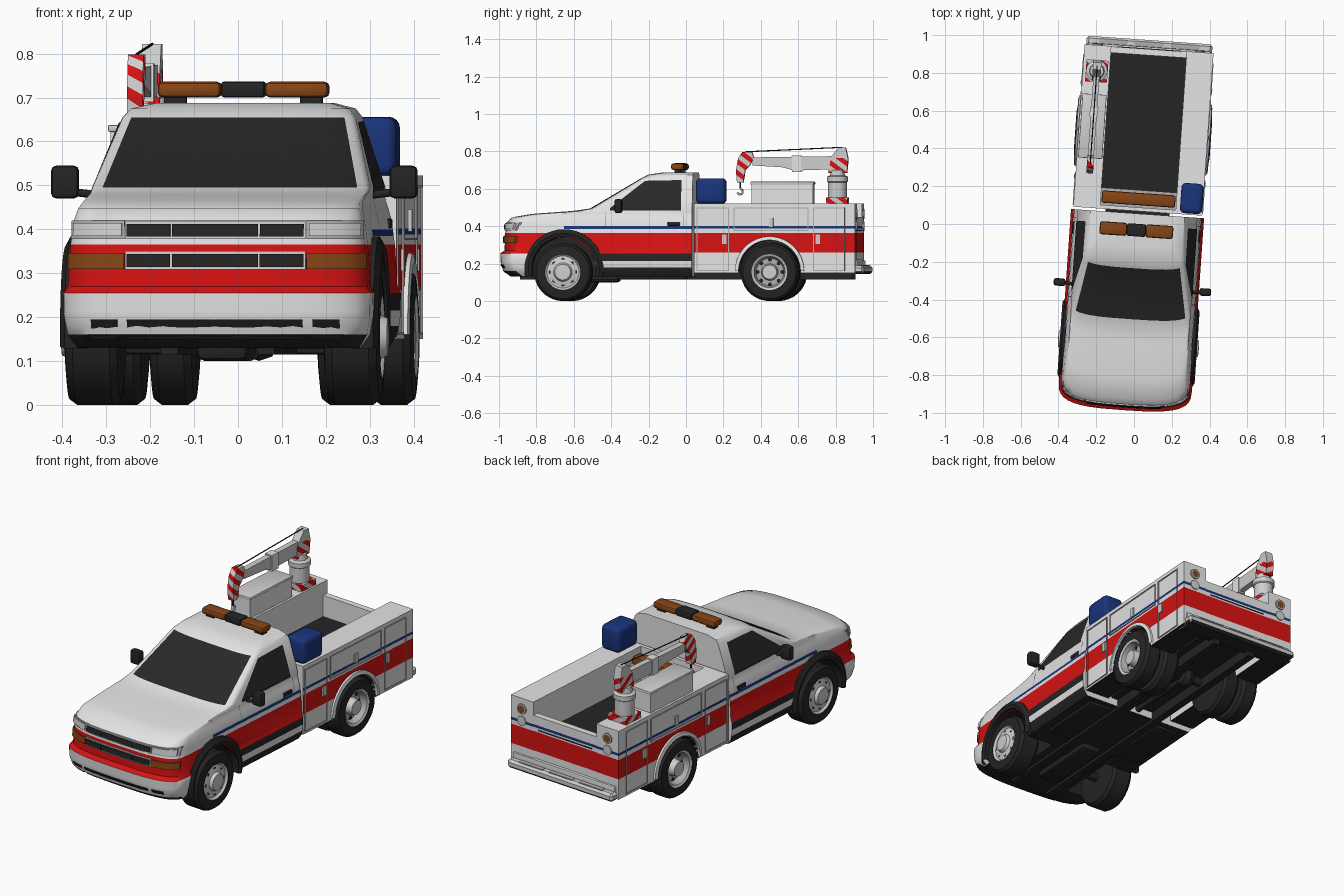
import bpy, bmesh, math
from mathutils import Vector, Matrix

cube = bpy.data.objects.get("Cube")
if cube:
    bpy.data.objects.remove(cube)

COLOURS = [("white paint", (.78, .78, .78)), ("black rubber", (.018, .018, .018)),
           ("red paint", (.68, .006, .006)), ("blue paint", (.01, .035, .2)),
           ("amber lens", (.24, .06, .008)), ("grey metal", (.42, .42, .42)),
           ("light metal", (.62, .62, .62)), ("dark glass", (.022, .022, .022))]
W, K, R, B, A, G, L, D = range(8)
MATS = []
for label, rgb in COLOURS:
    m = bpy.data.materials.new(label)
    m.use_nodes = True
    m.diffuse_color = (*rgb, 1)
    m.node_tree.nodes["Principled BSDF"].inputs["Base Color"].default_value = (*rgb, 1)
    MATS.append(m)
PARTS = []
SIDES = (("left", 1), ("right", -1))


def shade(bm, angle=35):
    for f in bm.faces:
        f.smooth = True
    for e in bm.edges:
        e.smooth = len(e.link_faces) == 2 and e.calc_face_angle(0) < math.radians(angle)


def finish(name, bm, rule=None, cuts=(), weld=True):
    """Cut the mesh along planes, colour its faces by a rule, make the object."""
    if weld:
        bmesh.ops.remove_doubles(bm, verts=bm.verts, dist=1e-5)
        bmesh.ops.recalc_face_normals(bm, faces=bm.faces)
    for co, no in cuts:
        bmesh.ops.bisect_plane(bm, geom=bm.verts[:] + bm.edges[:] + bm.faces[:], plane_co=co, plane_no=no)
    bm.normal_update()
    if rule is not None:
        for f in bm.faces:
            f.material_index = rule(f.calc_center_median(), f.normal) if callable(rule) else rule
    shade(bm)
    me = bpy.data.meshes.new(name)
    bm.to_mesh(me)
    bm.free()
    for m in MATS:
        me.materials.append(m)
    ob = bpy.data.objects.new(name, me)
    bpy.context.collection.objects.link(ob)
    PARTS.append(ob)
    return ob


def box(name, x, y, z, rule, s=1, bevel=0, seg=2, cuts=()):
    bm = bmesh.new()
    bmesh.ops.create_cube(bm, size=1)
    for v in bm.verts:
        v.co = [s * (x[0] + x[1]) / 2 + v.co.x * (x[1] - x[0]),
                (y[0] + y[1]) / 2 + v.co.y * (y[1] - y[0]), (z[0] + z[1]) / 2 + v.co.z * (z[1] - z[0])]
    if bevel:
        bmesh.ops.bevel(bm, geom=bm.edges[:], offset=bevel, segments=seg, affect='EDGES', profile=.5)
    return finish(name, bm, rule, cuts)


def prism(name, pts, x0, x1, rule, cuts=()):
    """Side profile of (y, z) points pushed across x."""
    bm = bmesh.new()
    f = bm.faces.new([bm.verts.new((x0, y, z)) for y, z in pts])
    new = bmesh.ops.extrude_face_region(bm, geom=[f])["geom"]
    bmesh.ops.translate(bm, vec=(x1 - x0, 0, 0), verts=[v for v in new if isinstance(v, bmesh.types.BMVert)])
    return finish(name, bm, rule, cuts)


def lathe(name, prof, loc, s=1, upright=False, a0=0, a1=360, seg=36, rule=None, cuts=()):
    """Spin (radius, height, colour) points about x, or about z if upright."""
    bm, rings = bmesh.new(), []
    for i in range(seg + 1):
        a = math.radians(a0 + (a1 - a0) * i / seg)
        c, d = math.cos(a), math.sin(a)
        rings.append([bm.verts.new(Vector(loc) + Vector((r * c, r * d, h) if upright else (s * h, r * c, r * d)))
                      for r, h, _ in prof])
    for p, q in zip(rings, rings[1:]):
        for j in range(len(prof) - 1):
            bm.faces.new((p[j], p[j + 1], q[j + 1], q[j])).material_index = prof[j][2]
    return finish(name, bm, rule, cuts)


def rod(name, p, q, r, mat):
    p, q = Vector(p), Vector(q)
    bm = bmesh.new()
    M = Matrix.Translation((p + q) / 2) @ (q - p).to_track_quat('Z', 'Y').to_matrix().to_4x4()
    bmesh.ops.create_cone(bm, cap_ends=True, segments=12, radius1=r, radius2=r, depth=(q - p).length, matrix=M)
    return finish(name, bm, mat)


def carve(ob, cutters):
    for c in cutters:
        mod = ob.modifiers.new("arch", 'BOOLEAN')
        mod.object, mod.operation, mod.solver = c, 'DIFFERENCE', 'EXACT'
    bm = bmesh.new()
    bm.from_mesh(ob.evaluated_get(bpy.context.evaluated_depsgraph_get()).to_mesh())
    ob.modifiers.clear()
    shade(bm)
    bm.to_mesh(ob.data)
    bm.free()
    for c in cutters:
        PARTS.remove(c)
        bpy.data.objects.remove(c)


def arch_cutter(y, z, r, s):
    return lathe("arch_cutter", [(0, .17, K), (r, .17, K), (r, .5, K), (0, .5, K)], (0, y, z), s)


# Cab shell: stacked plan outlines (height, half width, nose y, corner depth)
LEVELS = [(.13, .325, -.93, .12), (.16, .345, -.972, .13), (.2, .352, -.985, .13), (.255, .353, -.988, .13),
          (.27, .345, -.965, .13), (.36, .34, -.962, .13), (.42, .332, -.955, .13), (.448, .324, -.925, .13),
          (.466, .318, -.82, .14), (.482, .317, -.6, .1), (.495, .318, -.505, .07), (.655, .266, -.235, .05),
          (.675, .25, -.2, .07), (.688, .2, -.12, .08)]
BACK = .055


def level(z):
    for a, b in zip(LEVELS, LEVELS[1:]):
        if a[0] <= z <= b[0]:
            t = (z - a[0]) / (b[0] - a[0])
            return [p + (q - p) * t for p, q in zip(a, b)]


def nose(z, ang):
    _, w, yf, d = level(z)
    a, p = math.radians(ang), .62
    return w * math.sin(a) ** p, yf + d * (1 - max(math.cos(a), 0) ** p)


def cab_rule(c, n):
    if n.z < -.7:
        return K
    if n.y > .9:
        return W
    if .495 < c.z < .655 and n.y < -.3 and abs(c.x) < .93 * level(c.z)[1]:
        return D
    if c.y > -.63 and c.z < .255:
        return W if .18 < c.z < .215 else K
    if .26 < c.z < .365:
        return R
    return B if .385 < c.z < .4 and c.y > -.63 else W


bm, rings = bmesh.new(), []
for lv in LEVELS:
    half = [nose(lv[0], a) for a in range(0, 91, 10)] + [(lv[1], BACK)]
    loop = [(-x, y) for x, y in half[:0:-1]] + half
    rings.append([bm.verts.new((x, y, lv[0])) for x, y in loop])
for p, q in zip(rings, rings[1:]):
    for j in range(len(p)):
        k = (j + 1) % len(p)
        bm.faces.new((p[j], p[k], q[k], q[j]))
bm.faces.new(rings[0])
bm.faces.new(rings[-1])
cab = finish("cab_body", bm, cab_rule, [((0, 0, z), (0, 0, 1)) for z in (.18, .215, .365, .385, .4)] + [((0, -.63, 0), (0, 1, 0))])
FW, RW = -.635, .472
carve(cab, [arch_cutter(FW, .165, .175, s) for _, s in SIDES])


def front_patch(name, x0, x1, z0, z1, off, mat, s=1):
    """Thin panel that follows the curved nose."""
    bm, cols = bmesh.new(), []
    for i in range(9):
        x = x0 + (x1 - x0) * i / 8
        col = []
        for z in (z0, z1):
            ratio = min(abs(x) / level(z)[1], 1)
            ang = math.degrees(math.asin(ratio ** (1 / .62)))
            y = nose(z, ang)[1]
            k = off * min(1, ratio ** 3)
            col += [bm.verts.new((s * (x + math.copysign(k, x)), y - off, z)), bm.verts.new((s * x * .99, y + .02, z))]
        cols.append([col[0], col[2], col[3], col[1]])
    for p, q in zip(cols, cols[1:]):
        for j in range(4):
            bm.faces.new((p[j], p[(j + 1) % 4], q[(j + 1) % 4], q[j]))
    bm.faces.new(cols[0])
    bm.faces.new(cols[-1])
    return finish(name, bm, mat)


def side_plate(name, pts, s, mat, off=.003):
    """Thin flush panel on the cab side, from (y, z) points."""
    bm = bmesh.new()
    bm.faces.new([bm.verts.new((s * (level(z)[1] + off), y, z)) for y, z in pts[::s]])
    return finish(name, bm, mat, weld=False)


# Nose: grille, lamps, bumper openings
for name, z0, z1 in (("upper", .378, .418), ("lower", .308, .35)):
    front_patch(name + "_grille_frame", -.205, .205, z0, z1, .006, L)
    for i, x in enumerate((-.2, -.098, .102)):
        front_patch(f"{name}_grille_opening_{i}", x, (-.102, .098, .2)[i], z0 + .006, z1 - .006, .01, K)
front_patch("bumper_slot", -.2, .2, .15, .195, .004, K)
for side, s in SIDES:
    front_patch(side + "_headlight_surround", .207, .33, .378, .42, .004, G, s)
    front_patch(side + "_headlight", .212, .322, .385, .414, .008, L, s)
    front_patch(side + "_turn_signal", .207, .335, .31, .346, .006, A, s)
    front_patch(side + "_fog_lamp", .222, .282, .15, .195, .004, K, s)

# Cab sides and roof
for side, s in SIDES:
    side_plate(side + "_door_window", [(-.385, .497), (-.2, .643), (-.005, .647), (-.005, .497)], s, D)
    side_plate(side + "_door_window_sill", [(-.385, .483), (-.385, .497), (-.005, .497), (-.005, .483)], s, D)
    for i, y in enumerate((-.41, .008)):
        side_plate(f"{side}_door_seam_{i}", [(y, .4), (y, .48), (y + .005, .48), (y + .005, .4)], s, G)
    box(side + "_door_handle", (.325, .339), (-.075, -.01), (.402, .424), K, s, .004)
    box(side + "_mirror", (.355, .418), (-.355, -.315), (.47, .545), K, s, .012)
    rod(side + "_mirror_arm", (s * .31, -.34, .478), (s * .37, -.335, .485), .009, K)
    ring = [(.172, .3, K), (.172, .358, K), (.19, .364, K), (.212, .352, K), (.212, .3, K), (.172, .3, K)]
    lathe(side + "_front_fender_flare", ring, (0, FW + .005, .172), s, a0=-12, a1=192, seg=24)
    ring = [(.166, .32, W), (.166, .356, W), (.185, .352, W), (.188, .32, W), (.166, .32, W)]
    lathe(side + "_rear_fender_flare", ring, (0, RW, .16), s, a0=0, a1=180, seg=24)
    box(side + "_light_bar_lens", (.05, .195), (-.067, .002), (.7, .736), A, s, .012)
    box(side + "_light_bar_foot", (.13, .18), (-.05, -.015), (.675, .702), K, s)
box("light_bar_centre", (-.05, .05), (-.066, .001), (.7, .737), K, bevel=.008)


# Service bed
def bed_rule(c, n):
    if n.z < -.7:
        return K
    outer = n.y > .9 or abs(n.x) > .9 and abs(c.x) > .3
    return R if outer and .26 < c.z < .365 else B if outer and .388 < c.z < .402 else W


BANDS = [((0, 0, z), (0, 0, 1)) for z in (.26, .365, .388, .402)]
for side, s in SIDES:
    chest = box(side + "_side_lockers", (.2, .342), (.068, .93), (.15, .522), bed_rule, s, cuts=BANDS)
    carve(chest, [arch_cutter(RW, .16, .166, s)])
    doors = ((.08, .255, .16, .5), (.28, .68, .375, .5), (.705, .875, .16, .5))
    for i, (y0, y1, z0, z1) in enumerate(doors):
        for j, (ya, yb, za, zb) in enumerate(((y0, y1, z0, z0 + .005), (y0, y1, z1 - .005, z1),
                                              (y0, y0 + .005, z0, z1), (y1 - .005, y1, z0, z1))):
            box(f"{side}_locker_{i}_trim_{j}", (.338, .346), (ya, yb), (za, zb), G, s)
        ym, zm = ((y1 - .025, .33), (.48, .42), (y0 + .025, .33))[i]
        box(f"{side}_locker_latch_{i}", (.338, .349), (ym - .012, ym + .012), (zm - .025, zm + .025), L, s)
    lathe(side + "_tail_lamp", [(.028, 0, G), (.028, .008, G), (.02, .009, A), (0, .011, A)], (0, 0, 0), rule=None)
    PARTS[-1].matrix_world = Matrix.Translation((s * .272, .928, .465)) @ Matrix.Rotation(math.pi / 2, 4, 'Z')
    lathe(side + "_reverse_lamp", [(.026, 0, L), (.026, .008, L), (0, .01, L)], (0, 0, 0))
    PARTS[-1].matrix_world = Matrix.Translation((s * .272, .928, .4)) @ Matrix.Rotation(math.pi / 2, 4, 'Z')
box("bed_floor", (-.205, .205), (.07, .92), (.29, .335), K)
box("headboard", (-.2, .2), (.068, .088), (.33, .522), W)
box("tailgate", (-.2, .2), (.895, .928), (.22, .45), bed_rule, cuts=BANDS)
box("tailgate_seam", (-.17, .17), (.926, .931), (.374, .379), K)
box("bed_light_bar", (-.195, .195), (.1, .165), (.45, .495), A, bevel=.01)
box("bed_light_bar_shelf", (-.2, .2), (.088, .18), (.43, .452), G)
box("rear_bumper_upper", (-.325, .325), (.86, .94), (.145, .218), lambda c, n: K if n.z < -.7 else L, bevel=.006)
box("rear_bumper_step", (-.334, .334), (.92, .976), (.145, .19), lambda c, n: K if n.z < -.7 else L, bevel=.012, seg=1)
for i, x in enumerate((-.19, 0, .19)):
    box(f"bumper_tread_{i}", (x - .075, x + .075), (.942, .966), (.185, .193), G)

# Things carried on the lockers
box("blue_tank", (.222, .34), (.075, .235), (.52, .656), B, bevel=.025, seg=4)
box("tool_chest", (-.33, -.212), (.335, .665), (.52, .625), W)
box("tool_chest_lid", (-.335, -.207), (.33, .67), (.622, .638), L, bevel=.004)

# Crane
CX, CY = -.268, .793
slant = Vector((.5, .6, .8)).normalized()
HAZ = [(slant * (.022 * i), slant) for i in range(10, 60)]
hazard = lambda c, n: R if math.floor(c.dot(slant) / .022) % 2 else L
box("crane_base", (CX - .058, CX + .058), (CY - .058, CY + .058), (.52, .555), hazard, cuts=HAZ)
lathe("crane_column", [(0, .55, L), (.05, .55, L), (.05, .635, L), (.057, .64, L), (.057, .665, L),
                       (.04, .672, L), (.036, .7, L), (0, .7, L)], (CX, CY, 0), upright=True, seg=24)
prism("crane_turret", [(.745, .685), (.845, .685), (.852, .76), (.838, .822), (.8, .822), (.76, .77)],
      CX - .022, CX + .022, lambda c, n: hazard(c, n) if c.z < .765 else L, HAZ + [((0, 0, .765), (0, 0, 1))])
prism("crane_boom", [(.8, .705), (.8, .775), (.57, .772), (.34, .768), (.34, .725), (.5, .715), (.57, .695), (.62, .7)],
      CX - .016, CX + .016, L)
box("boom_collar", (CX - .022, CX + .022), (.55, .6), (.69, .778), W)
prism("boom_head", [(.345, .77), (.335, .798), (.285, .798), (.262, .765), (.25, .7), (.255, .635), (.29, .635),
                    (.3, .7), (.325, .725)], CX - .018, CX + .018, hazard, HAZ)
rod("crane_cable", (CX, .82, .822), (CX, .3, .798), .003, K)
rod("hook_cable", (CX, .272, .64), (CX, .272, .6), .004, K)
HOOK = [(.272, .605), (.285, .592), (.283, .575), (.268, .568), (.257, .58)]
for i, (p, q) in enumerate(zip(HOOK, HOOK[1:])):
    rod(f"hook_{i}", (CX, *p), (CX, *q), .006, G)

# Wheels
TYRE = [(0, 0), (.1, 0), (.142, .005), (.155, .022), (.155, -.022), (.142, -.005), (.096, 0)]
HUB = [(.096, -.002, L), (.086, -.012, L), (.05, -.004, L), (.042, .012, L), (0, .014, L)]
DISH = [(.096, -.002, L), (.084, -.008, G), (.074, -.045, G), (.045, -.045, L), (.038, -.005, L), (0, -.003, L)]
for side, s in SIDES:
    for name, y, a, b, rim in (("front", FW, .232, .36, HUB), ("rear_outer", RW, .256, .36, DISH),
                               ("rear_inner", RW, .14, .244, DISH)):
        prof = [(r, (a if i < 4 else b) + h, K) for i, (r, h) in enumerate(TYRE)]
        lathe(f"{side}_{name}_wheel", prof + [(r, b + h, m) for r, h, m in rim], (0, y, .155), s)
    for i in range(8):
        t = i * math.pi / 4
        for name, y, x in (("front", FW, .352), ("rear", RW, .317)):
            lathe(f"{side}_{name}_wheel_hole_{i}", [(.011, x - .01, K), (.011, x, K), (0, x, K)],
                  (0, y + .066 * math.cos(t), .155 + .066 * math.sin(t)), s, seg=8)

# Underbody
box("chassis_pan", (-.17, .17), (-.85, .9), (.17, .295), K)
for side, s in SIDES:
    box(side + "_frame_rail", (.09, .13), (-.88, .9), (.115, .18), K, s)
    box(side + "_fuel_tank", (.14, .28), (-.35, .02), (.115, .2), K, s, .01)
rod("front_axle", (-.25, FW, .15), (.25, FW, .15), .022, K)
rod("rear_axle", (-.2, RW, .155), (.2, RW, .155), .025, K)
rod("drive_shaft", (0, -.4, .16), (0, RW, .155), .016, K)
rod("exhaust_pipe", (.07, -.5, .135), (.07, .85, .135), .015, K)
lathe("differential", [(0, -.05, K), (.045, -.03, K), (.055, 0, K), (.045, .03, K), (0, .05, K)], (0, RW, .155), seg=16)
box("gearbox", (-.06, .06), (-.75, -.35), (.1, .18), K, bevel=.02)
box("rear_valance", (-.2, .2), (.86, .9), (.15, .3), K)

# Whole truck stands turned slightly
turn = Matrix.Translation((.015, 0, 0)) @ Matrix.Rotation(math.radians(-4), 4, 'Z')
for ob in PARTS:
    ob.matrix_world = turn @ ob.matrix_basis
